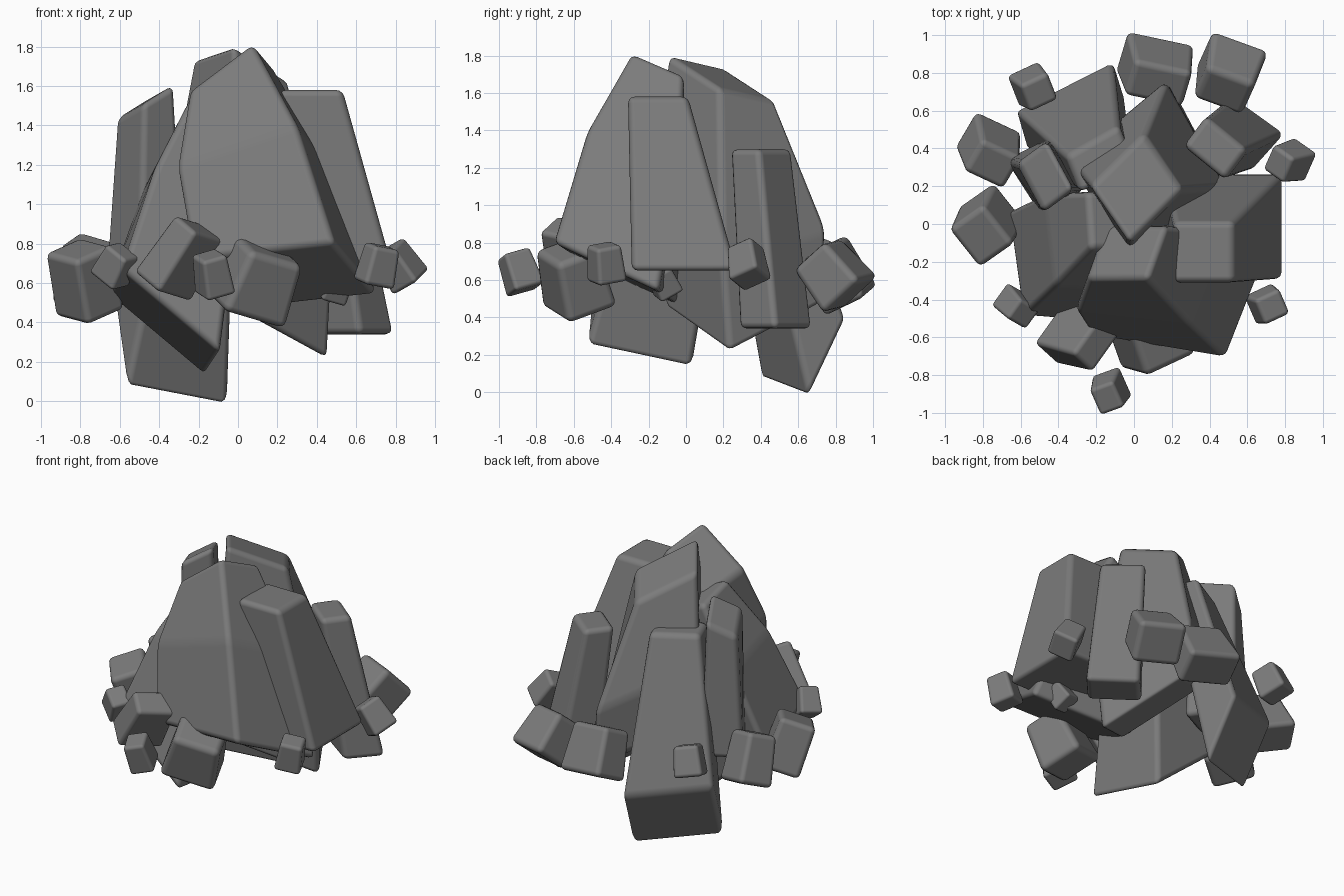
import bpy
import math
from mathutils import Vector, Euler

if "Cube" in bpy.data.objects:
    bpy.data.objects.remove(bpy.data.objects["Cube"], do_unlink=True)

# Single grey stone colour
stone = bpy.data.materials.new("grey_stone")
stone.use_nodes = True
color = (0.2, 0.2, 0.2, 1.0)
stone.diffuse_color = color
shader = stone.node_tree.nodes["Principled BSDF"]
shader.inputs["Base Color"].default_value = color
shader.inputs["Roughness"].default_value = 0.8


def ring(center, across, back):
    """Four corners of one cross-section of a rock, going around."""
    c, u, v = Vector(center), Vector(across), Vector(back)
    return [c - u - v, c + u - v, c + u + v, c - u + v]


def make_rock(name, rings, round_width):
    """Block lofted through its cross-sections, with rounded edges."""
    verts = [corner for section in rings for corner in section]
    top = len(verts) - 4
    faces = [(3, 2, 1, 0), (top, top + 1, top + 2, top + 3)]
    for start in range(0, top, 4):
        for i in range(4):
            a, b = start + i, start + (i + 1) % 4
            faces.append((a, b, b + 4, a + 4))
    mesh = bpy.data.meshes.new(name)
    mesh.from_pydata(verts, [], faces)
    mesh.materials.append(stone)
    mesh.shade_smooth()
    rock = bpy.data.objects.new(name, mesh)
    bpy.context.collection.objects.link(rock)
    bevel = rock.modifiers.new("rounded_edges", "BEVEL")
    bevel.width = round_width
    bevel.segments = 3
    bevel.limit_method = "NONE"
    bevel.harden_normals = True
    return rock


def slab(name, foot, foot_across, foot_back, tip, tip_across, tip_back,
         bulge=0, bulge_at=0.55):
    """Tall leaning rock given by its two ends, optionally swelling between them."""
    low = ring(foot, foot_across, foot_back)
    high = ring(tip, tip_across, tip_back)
    rings = [low, high]
    if bulge:
        middle = [a.lerp(b, bulge_at) for a, b in zip(low, high)]
        center = sum(middle, Vector()) / 4
        rings.insert(1, [center + (p - center) * (1 + bulge) for p in middle])
    return make_rock(name, rings, 0.035)


def boulder(name, center, size, turn, taper=0.85):
    """Small tumbled rock, narrower at its upper end."""
    spin = Euler([math.radians(a) for a in turn]).to_matrix()
    x, y, z = (spin.col[i] * size[i] / 2 for i in range(3))
    center = Vector(center)
    return make_rock(name, [ring(center - z, x, y),
                            ring(center + z, x * taper, y * taper)],
                     min(size) * 0.13)


# Tall slabs leaning together into a peak
slab("front_slab",
     foot=(0.24, -0.37, 0.63), foot_across=(0.36, -0.06, 0.04), foot_back=(0.11, 0.28, -0.13),
     tip=(-0.04, -0.15, 1.64), tip_across=(0.16, 0, 0.12), tip_back=(0.05, 0.14, -0.06),
     bulge=0.22)
slab("left_slab",
     foot=(0.47, -0.01, 0.65), foot_across=(0.32, 0, 0), foot_back=(0, 0.28, 0),
     tip=(0.37, -0.15, 1.58), tip_across=(0.16, 0, 0), tip_back=(0, 0.16, 0))
slab("central_peak",
     foot=(0.11, 0.31, 0.46), foot_across=(0.22, 0.17, -0.12), foot_back=(-0.13, 0.25, 0.13),
     tip=(0.015, 0.19, 1.68), tip_across=(0.14, 0.14, -0.09), tip_back=(-0.105, 0.15, -0.035),
     bulge=0.33, bulge_at=0.38)
slab("right_front_slab",
     foot=(-0.38, -0.23, 0.4), foot_across=(0.25, -0.02, -0.21), foot_back=(-0.04, 0.28, -0.06),
     tip=(-0.13, 0.02, 1.48), tip_across=(0.11, 0, -0.05), tip_back=(-0.01, 0.15, -0.03),
     bulge=0.18)
slab("right_spire",
     foot=(-0.47, 0.26, 0.6), foot_across=(0.12, 0.06, 0), foot_back=(-0.09, 0.14, 0),
     tip=(-0.47, 0.25, 1.52), tip_across=(0.08, 0.06, 0.05), tip_back=(-0.07, 0.13, -0.04))
slab("rear_buttress",
     foot=(-0.34, 0.63, 0.23), foot_across=(0.26, 0.13, -0.05), foot_back=(-0.03, 0.1, 0.21),
     tip=(-0.18, 0.34, 1.39), tip_across=(0.14, 0.08, 0), tip_back=(-0.04, 0.1, 0))
slab("left_rear_slab",
     foot=(0.57, 0.48, 0.34), foot_across=(0.14, -0.1, 0), foot_back=(0.09, 0.1, 0),
     tip=(0.43, 0.4, 1.3), tip_across=(0.11, -0.09, 0), tip_back=(0.06, 0.08, 0))

# Ring of boulders around the base
boulder("front_boulder", (0.1, -0.6, 0.61), (0.36, 0.3, 0.34), (20, 15, 25))
boulder("front_right_boulder", (-0.29, -0.6, 0.73), (0.2, 0.3, 0.36), (-12, 32, -42))
boulder("right_boulder", (-0.78, -0.01, 0.61), (0.25, 0.28, 0.35), (10, -20, 35), taper=0.95)
boulder("right_rear_boulder", (-0.76, 0.38, 0.65), (0.28, 0.24, 0.33), (20, 15, -25))
boulder("rear_boulder", (0.12, 0.81, 0.63), (0.37, 0.25, 0.32), (25, 10, -12))
boulder("left_rear_boulder", (0.5, 0.79, 0.63), (0.32, 0.28, 0.29), (40, 5, -20))

# Small loose stones
boulder("front_pebble", (-0.13, -0.89, 0.645), (0.16, 0.18, 0.21), (15, -15, 20))
boulder("left_front_pebble", (0.71, -0.43, 0.69), (0.17, 0.17, 0.2), (10, 10, 25))
boulder("left_pebble", (0.82, 0.33, 0.69), (0.17, 0.18, 0.21), (25, -25, -35))
boulder("right_front_pebble", (-0.62, -0.44, 0.69), (0.17, 0.15, 0.18), (10, 35, -30))
boulder("right_rear_pebble", (-0.53, 0.72, 0.7), (0.19, 0.19, 0.2), (20, 10, 25))
boulder("sheltered_pebble", (0.5, -0.12, 0.59), (0.14, 0.14, 0.15), (30, 15, 20))
